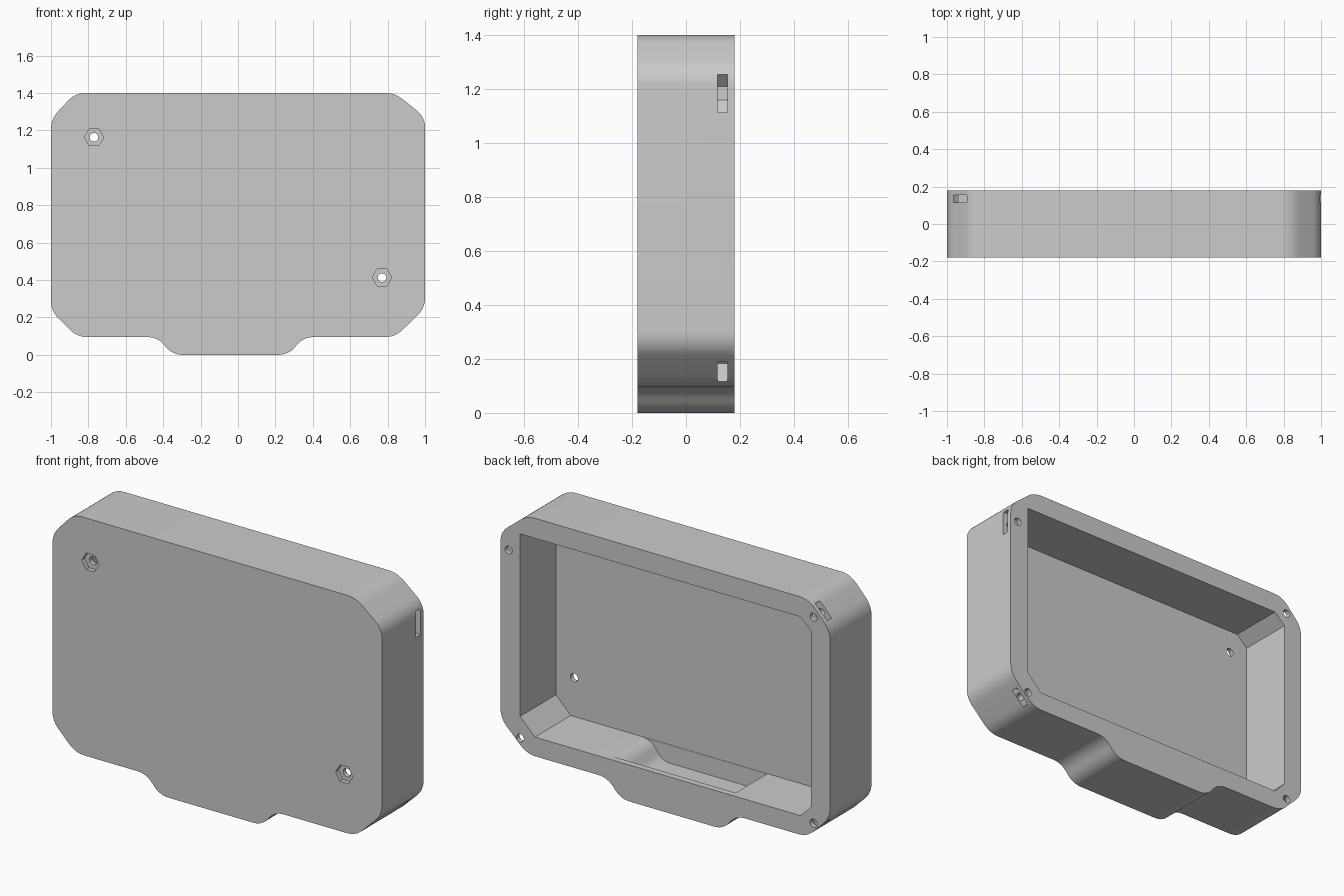
import bpy, bmesh, math
from mathutils import Vector

cube = bpy.data.objects.get("Cube")
if cube:
    bpy.data.objects.remove(cube, do_unlink=True)

grey = bpy.data.materials.new("plain grey")
grey.use_nodes = True
COLOUR = (0.6, 0.6, 0.6, 1)
grey.diffuse_color = COLOUR
grey.node_tree.nodes["Principled BSDF"].inputs["Base Color"].default_value = COLOUR


def rounded(points, reach, steps=8):
    """Round every corner of an (x, z) outline."""
    out = []
    for i, p in enumerate(points):
        c = Vector(p)
        a = (Vector(points[i - 1]) - c).normalized() * reach + c
        b = (Vector(points[(i + 1) % len(points)]) - c).normalized() * reach + c
        for k in range(steps + 1):
            t = k / steps
            out.append(a * (1 - t) ** 2 + c * 2 * t * (1 - t) + b * t * t)
    return out


def ring(x, z, radius, sides):
    return [(x + radius * math.cos(math.tau * i / sides),
             z + radius * math.sin(math.tau * i / sides)) for i in range(sides)]


def prism(name, outline, y0, y1):
    """Extrude an (x, z) outline from y0 to y1."""
    bm = bmesh.new()
    face = bm.faces.new([bm.verts.new((x, y0, z)) for x, z in outline])
    moved = bmesh.ops.extrude_face_region(bm, geom=[face])["geom"]
    bmesh.ops.translate(bm, vec=(0, y1 - y0, 0),
                        verts=[v for v in moved if isinstance(v, bmesh.types.BMVert)])
    bmesh.ops.recalc_face_normals(bm, faces=bm.faces)
    mesh = bpy.data.meshes.new(name)
    bm.to_mesh(mesh)
    bm.free()
    mesh.materials.append(grey)
    obj = bpy.data.objects.new(name, mesh)
    bpy.context.collection.objects.link(obj)
    return obj


def cut(target, outline, y0, y1):
    """Subtract a prism and drop the cutter."""
    cutter = prism("cutter", outline, y0, y1)
    cutter.hide_render = True
    mod = target.modifiers.new("cut", 'BOOLEAN')
    mod.operation, mod.solver, mod.object = 'DIFFERENCE', 'EXACT', cutter
    bpy.context.view_layer.objects.active = target
    bpy.ops.object.modifier_apply(modifier=mod.name)
    bpy.data.objects.remove(cutter, do_unlink=True)


# Outer body with chamfered, rounded corners and a bottom tab
body = prism("enclosure_shell", rounded([
    (-1, 1.26), (-0.87, 1.4), (0.84, 1.4), (1, 1.27),
    (1, 0.25), (0.84, 0.095), (0.35, 0.095), (0.27, 0),
    (-0.35, 0), (-0.43, 0.095), (-0.86, 0.095), (-1, 0.235)], 0.055), -0.18, 0.18)

# Main cavity, open at the back
cut(body, [(-0.885, 1.23), (-0.82, 1.29), (0.88, 1.29), (0.88, 0.29),
           (0.79, 0.2), (-0.82, 0.2), (-0.885, 0.267)], -0.13, 0.3)

# Pocket in the tab, hidden behind the back lip
cut(body, rounded([(0.45, 0.3), (0.45, 0.206), (0.3, 0.196), (0.23, 0.1),
                   (-0.32, 0.1), (-0.41, 0.195), (-0.41, 0.3)], 0.045), -0.128, 0.145)

# Mounting holes with hexagonal recesses in the front wall
for x, z in [(-0.77, 1.163), (0.77, 0.413)]:
    cut(body, ring(x, z, 0.052, 6), -0.3, -0.155)
    cut(body, ring(x, z, 0.023, 24), -0.25, -0.1)

# Corner screw holes, each crossing a nut slot that opens on the outer wall
for x, z, angle, width in [(0.95, 1.183, 0, 0.14), (-0.9, 1.31, 138, 0.105),
                           (0.88, 0.17, -45, 0.105), (-0.9, 0.18, -135, 0.105)]:
    turn = math.radians(angle)
    h = width / 2
    slot = [(-0.042, -0.025), (0, -h), (0.2, -h), (0.2, h), (0, h), (-0.042, 0.025)]
    cut(body, [(x + u * math.cos(turn) - v * math.sin(turn),
                z + u * math.sin(turn) + v * math.cos(turn)) for u, v in slot], 0.116, 0.154)
    cut(body, ring(x, z, 0.022, 24), 0.05, 0.3)

# Smooth the rounded corners, keep the edges crisp
bpy.ops.object.select_all(action='DESELECT')
body.select_set(True)
bpy.context.view_layer.objects.active = body
bpy.ops.object.shade_smooth_by_angle(angle=math.radians(25))
